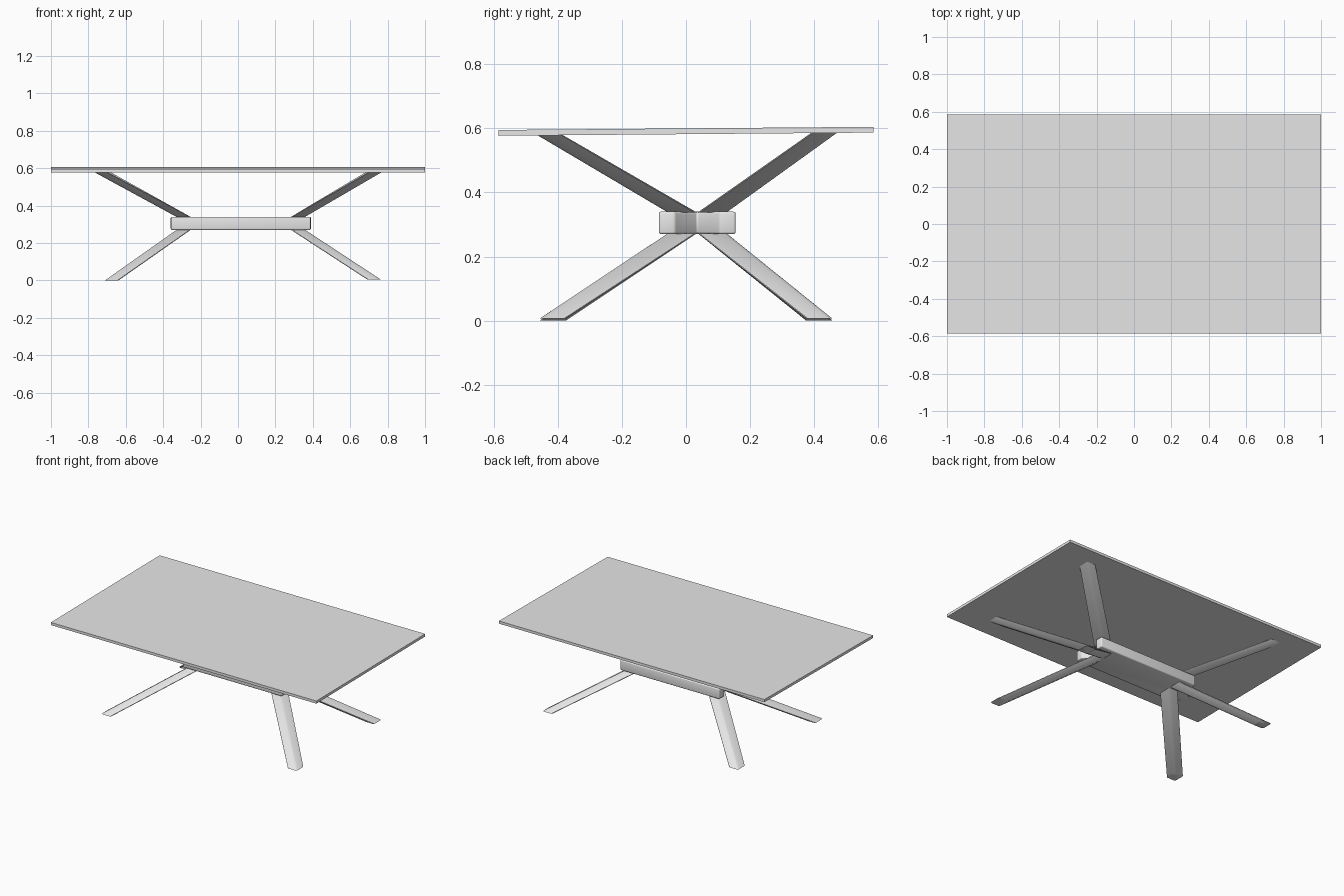
import bpy
import bmesh
import math

if "Cube" in bpy.data.objects:
    bpy.data.objects.remove(bpy.data.objects["Cube"], do_unlink=True)

# Single light grey finish
grey = bpy.data.materials.new("light_grey")
grey.use_nodes = True
colour = (0.8, 0.8, 0.8, 1)
grey.diffuse_color = colour
grey.node_tree.nodes["Principled BSDF"].inputs["Base Color"].default_value = colour


def prism(name, lower, upper, bevel_sides=0.0, bevel_all=0.0):
    """Join two matching outlines into a solid; bevel the long edges or all edges."""
    bm = bmesh.new()
    a = [bm.verts.new(p) for p in lower]
    b = [bm.verts.new(p) for p in upper]
    n = len(a)
    bm.faces.new(a[::-1])
    bm.faces.new(b)
    for i in range(n):
        j = (i + 1) % n
        bm.faces.new((a[i], a[j], b[j], b[i]))
    bmesh.ops.recalc_face_normals(bm, faces=bm.faces)
    width = bevel_sides or bevel_all
    if width:
        edges = list(bm.edges)
        if bevel_sides:
            edges = [bm.edges.get((p, q)) for p, q in zip(a, b)]
        bmesh.ops.bevel(bm, geom=edges, offset=width, segments=3,
                        profile=0.5, affect='EDGES', clamp_overlap=True)
    mesh = bpy.data.meshes.new(name)
    bm.to_mesh(mesh)
    bm.free()
    mesh.materials.append(grey)
    obj = bpy.data.objects.new(name, mesh)
    bpy.context.collection.objects.link(obj)
    if width:
        bpy.ops.object.select_all(action='DESELECT')
        obj.select_set(True)
        bpy.context.view_layer.objects.active = obj
        bpy.ops.object.shade_smooth_by_angle(angle=math.radians(40))
    return obj


def rect(x, y, z, w, d):
    return [(x - w / 2, y - d / 2, z), (x + w / 2, y - d / 2, z),
            (x + w / 2, y + d / 2, z), (x - w / 2, y + d / 2, z)]


# Thin table top, rising slightly toward the back
def sheet(z):
    return [(x, y, z + y * 0.0085) for x, y, _ in rect(0, 0, 0, 2, 1.17)]


prism("table_top", sheet(0.582), sheet(0.6))

# Central hub with a notch in each end
hub_x, hub_y = 0.015, 0.035
half = [(0.285, 0), (0.375, 0.07), (0.373, 0.12)]
right = [(x, -y) for x, y in half[:0:-1]] + half
outline = right + [(-x, -y) for x, y in right]
hub = [[(hub_x + x, hub_y + y, z) for x, y in outline] for z in (0.27, 0.34)]
prism("hub", *hub, bevel_all=0.007)

# Eight splayed arms: four down to the floor, four up to the top
for sx, x_name in ((-1, "right"), (1, "left")):
    for sy, y_name in ((-1, "front"), (1, "back")):
        root_x = hub_x + sx * 0.303
        root_y = hub_y + sy * 0.047
        floor = 0.006 if sx > 0 else 0
        foot = rect(0.725 if sx > 0 else -0.675, sy * 0.416, floor, 0.072, 0.082)
        prism(f"{y_name}_{x_name}_leg", foot,
              rect(root_x, root_y, 0.272, 0.076, 0.09), bevel_sides=0.01)
        head = rect(sx * 0.735, 0.004 + sy * 0.43, 0.584 + sy * 0.004, 0.072, 0.08)
        prism(f"{y_name}_{x_name}_support",
              rect(root_x, root_y, 0.338, 0.076, 0.09), head, bevel_sides=0.01)
